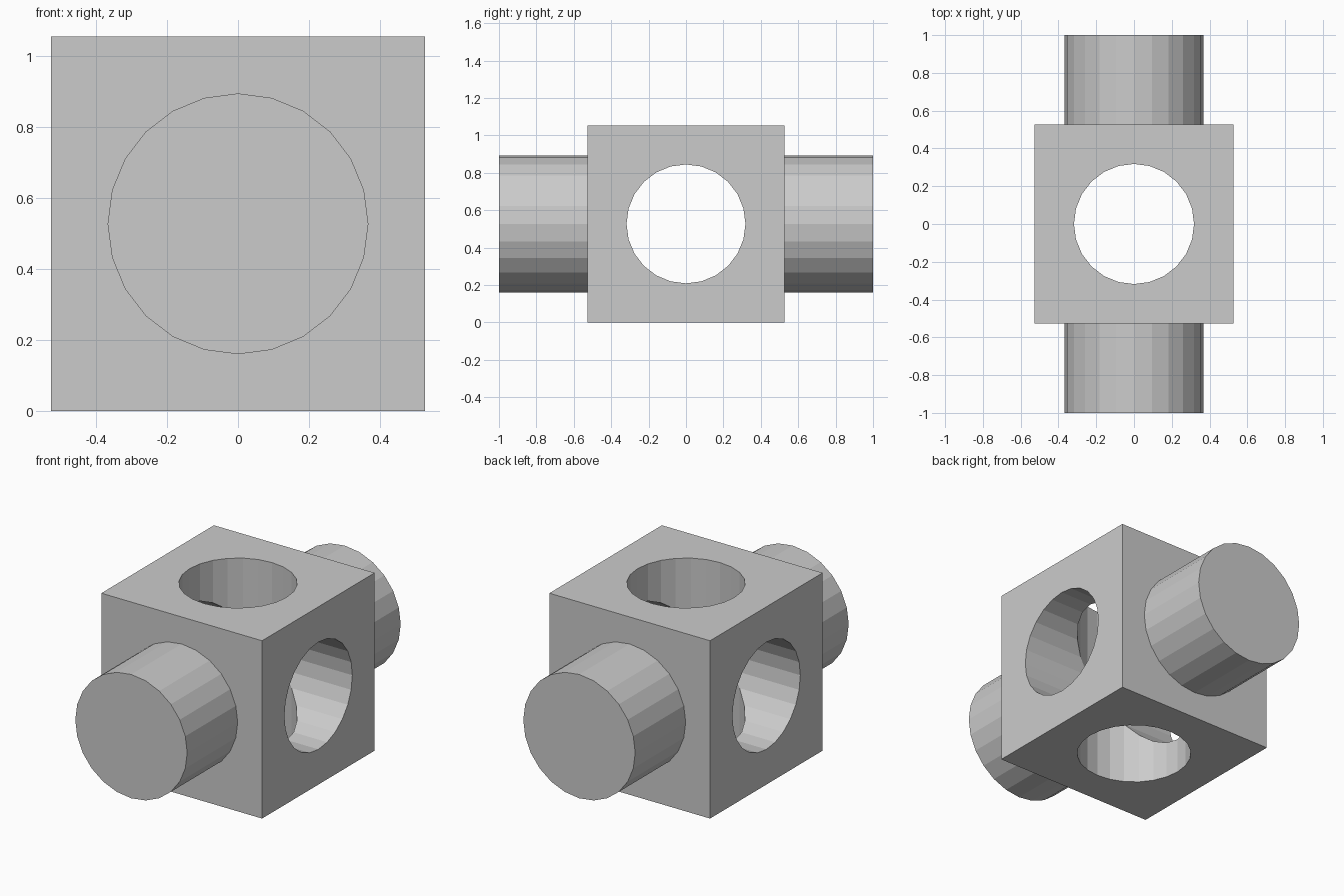
import bpy
from math import pi

if "Cube" in bpy.data.objects:
    bpy.data.objects.remove(bpy.data.objects["Cube"])

HALF = 0.527          # half side of the cube
CENTRE = (0, 0, HALF)
SIDES = 24


def cylinder(name, radius, length, rotation):
    bpy.ops.mesh.primitive_cylinder_add(vertices=SIDES, radius=radius, depth=length,
                                        location=CENTRE, rotation=rotation)
    obj = bpy.context.object
    obj.name = name
    return obj


def combine(target, tool, operation):
    mod = target.modifiers.new(tool.name, 'BOOLEAN')
    mod.operation = operation
    mod.solver = 'EXACT'
    mod.object = tool
    bpy.context.view_layer.objects.active = target
    bpy.ops.object.modifier_apply(modifier=mod.name)
    bpy.data.objects.remove(tool, do_unlink=True)


# Cube body
bpy.ops.mesh.primitive_cube_add(size=2 * HALF, location=CENTRE)
block = bpy.context.object
block.name = "connector_block"

# Solid shaft through front and back
combine(block, cylinder("shaft", 0.367, 2.0, (pi / 2, 0, 0)), 'UNION')

# Crossing bores: side to side, top to bottom
combine(block, cylinder("side_bore", 0.318, 1.5, (0, pi / 2, 0)), 'DIFFERENCE')
combine(block, cylinder("vertical_bore", 0.318, 1.5, (0, 0, 0)), 'DIFFERENCE')
